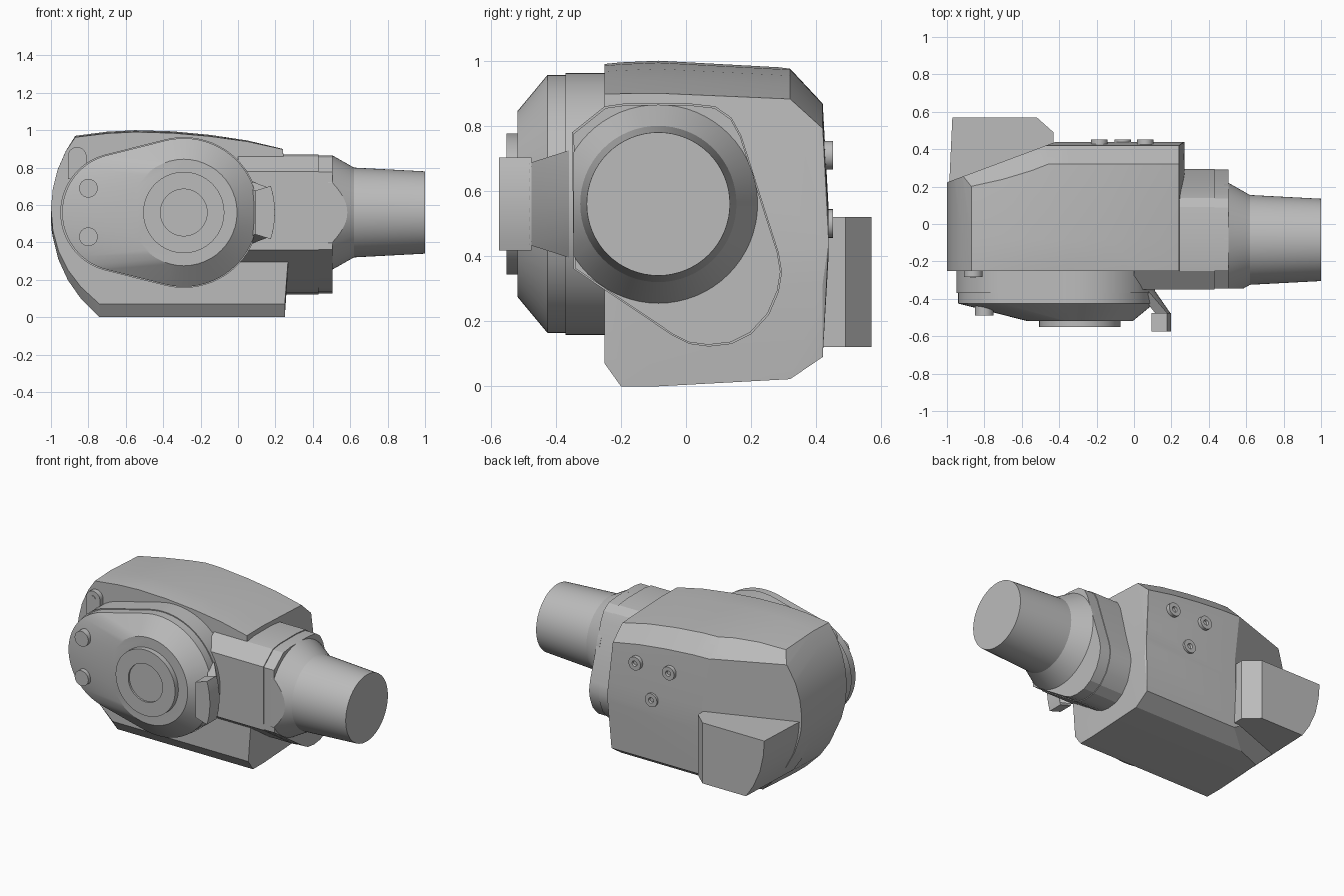
import bpy, bmesh
from math import sin, cos, pi, radians
from mathutils import Vector

if "Cube" in bpy.data.objects:
    bpy.data.objects.remove(bpy.data.objects["Cube"])

grey = bpy.data.materials.new("plain_grey")
grey.use_nodes = True
grey.diffuse_color = (0.5, 0.5, 0.5, 1)
grey.node_tree.nodes["Principled BSDF"].inputs["Base Color"].default_value = (0.5, 0.5, 0.5, 1)


def finish(bm, name):
    bmesh.ops.recalc_face_normals(bm, faces=bm.faces)
    mesh = bpy.data.meshes.new(name)
    bm.to_mesh(mesh)
    bm.free()
    mesh.materials.append(grey)
    ob = bpy.data.objects.new(name, mesh)
    bpy.context.collection.objects.link(ob)
    bpy.ops.object.select_all(action='DESELECT')
    ob.select_set(True)
    bpy.context.view_layer.objects.active = ob
    bpy.ops.object.shade_smooth_by_angle(angle=radians(20))
    return ob


def hull(name, points, cuts=()):
    """Convex solid around points, trimmed by planes given as (point, outward normal)."""
    bm = bmesh.new()
    for p in points:
        bm.verts.new(p)
    res = bmesh.ops.convex_hull(bm, input=bm.verts)
    spare = {v for v in res["geom_interior"] + res["geom_unused"] if isinstance(v, bmesh.types.BMVert)}
    bmesh.ops.delete(bm, geom=list(spare), context='VERTS')
    for co, no in cuts:
        geom = bm.verts[:] + bm.edges[:] + bm.faces[:]
        out = bmesh.ops.bisect_plane(bm, geom=geom, plane_co=co, plane_no=no, clear_outer=True)
        edges = [e for e in out["geom_cut"] if isinstance(e, bmesh.types.BMEdge)]
        if edges:
            bmesh.ops.contextual_create(bm, geom=edges)
    bmesh.ops.dissolve_limit(bm, angle_limit=0.01, verts=bm.verts, edges=bm.edges)
    return finish(bm, name)


def plane(a, b, c, outward):
    a, b, c = Vector(a), Vector(b), Vector(c)
    n = (b - a).cross(c - a).normalized()
    return a, n if n.dot(Vector(outward)) > 0 else -n


def lathe(name, profile, place, n=64, trim=None):
    """Spin (along, radius) pairs; place maps (along, u, v) to a position."""
    bm = bmesh.new()
    rings = []
    for t, r in profile:
        rings.append([bm.verts.new(place(t, r * cos(2 * pi * i / n), r * sin(2 * pi * i / n)))
                      for i in range(n)])
    for a, b in zip(rings, rings[1:]):
        for i in range(n):
            j = (i + 1) % n
            bm.faces.new((a[i], a[j], b[j], b[i]))
    bm.faces.new(rings[0])
    bm.faces.new(rings[-1])
    if trim:
        out = bmesh.ops.bisect_plane(bm, geom=bm.verts[:] + bm.edges[:] + bm.faces[:],
                                     plane_co=trim[0], plane_no=trim[1], clear_outer=True)
        bmesh.ops.contextual_create(bm, geom=[e for e in out["geom_cut"]
                                              if isinstance(e, bmesh.types.BMEdge)])
    return finish(bm, name)


def facing_y(x, z):
    return lambda t, u, v: (x + u, t, z + v)


def arc(cx, cz, r, a0, a1, n):
    return [(cx + r * cos(radians(a0 + (a1 - a0) * i / n)),
             cz + r * sin(radians(a0 + (a1 - a0) * i / n))) for i in range(n + 1)]


# Main housing: side silhouette lofted front to back, with chamfered rear
CX, CZ = -0.29, 0.56
nose = [(-0.87, .97), (-.92, .89), (-.965, .78), (-.99, .67), (-1, .56), (-.99, .43),
        (-.96, .31), (-.91, .2), (-.84, .1), (-.74, 0)]
shell = nose + [(.25, 0), (.27, .29), (.265, .55), (.24, .9), (.05, .945), (-.15, .975),
                (-.35, .994), (-.55, 1), (-.7, .992)]
slices = [(-.25, .01, .07), (-.2, .005, 0), (-.085, 0, 0), (.32, .022, .022),
          (.42, .13, .09), (.438, .45, .4)]
pts = [(x, y, low + z * (1 - top - low)) for y, top, low in slices for x, z in shell]
slant = plane((-.98, .23, 0), (-.43, .435, 0), (-.43, .435, 1), (0, 1, 0))
upper = plane((-.86, .19, .97), (-.43, .33, .975), (-.43, .435, .87), (0, 1, 1))
lower = plane((-.74, .255, .02), (-.43, .37, .02), (-.43, .42, .09), (0, 1, -1))
hull("housing", pts, [slant, upper, lower])

# Rear corner block, following the rounded nose
block = [(-.43, .12), (-.43, .52), (-.993, .52), (-.985, .42), (-.96, .31), (-.91, .2), (-.855, .12)]
pts = [(x * (1 if y < .3 else .978 if x < -.5 else 1), y, z) for y in (.1, .57) for x, z in block]
hull("rear_block", pts, [plane((-.52, .57, 0), (-.43, .49, 0), (-.43, .49, 1), (1, 1, 0))])

# Front cover: teardrop base sloping up to a round face
drop = arc(CX, CZ, .403, -105, 105, 40) + arc(-.63, CZ, .32, 105, 255, 28)
face = arc(CX, CZ, .285, 0, 360, 48)
hull("front_cover_base", [(x, y, z) for y in (-.2, -.37) for x, z in drop])
rim = [(CX + (x - CX) * .985, CZ + (z - CZ) * .985) for x, z in drop]
hull("front_cover", [(x, y, z) for y in (-.3, -.425) for x, z in rim]
     + [(x, -.518, z) for x, z in face])
lathe("hub", [(-.45, .217), (-.552, .217), (-.552, .125), (-.54, .125)], facing_y(CX, CZ))

# Cover pins and corner lug
for side, z in (("upper", .69), ("lower", .43)):
    lathe(side + "_pin", [(-.4, .05), (-.49, .05)], facing_y(-.8, z), 24)
lug = arc(-.86, .86, .05, 0, 180, 14) + [(-.91, .74), (-.81, .74)]
hull("corner_lug", [(x, y, z) for y in (-.22, -.283) for x, z in lug])
lathe("lug_screw", [(-.27, .016), (-.287, .016)], facing_y(-.86, .865), 16)

# Side arm with rounded, leaning cross-section and a slightly smaller end flange
section = [(-.35, .78), (-.25, .86), (-.18, .87), (.0, .87), (.09, .86), (.14, .825), (.17, .77),
           (.285, .41), (.295, .35), (.285, .29), (.255, .22), (.2, .16), (.14, .13), (.07, .122),
           (.01, .13), (-.04, .155), (-.345, .36)]
for name, x0, x1, s in (("side_arm", 0, .43, 1), ("arm_flange", .4, .505, .985)):
    hull(name, [(x, -.03 + (y + .03) * s, .5 + (z - .5) * s) for x in (x0, x1) for y, z in section])

# Tapered spindle, flattened at the front
lathe("spindle", [(.48, .305), (.505, .305), (.62, .24), (1, .22)],
      lambda t, u, v: (t, -.085 + u, CZ + v), 64, ((0, -.345, 0), (0, -1, 0)))


# Latch: curved tab on a splayed stem
def sector(y, r0, r1, half):
    return [(x, y, z) for r in (r0, r1) for x, z in arc(CX, CZ, r, -half, half, 10)]


hull("latch_tab", sector(-.575, .4, .487, 17) + sector(-.475, .4, .487, 17))
hull("latch_stem", sector(-.48, .42, .487, 15) + sector(-.34, .33, .39, 26))

# Rear bolts
for i, (x, z) in enumerate([(.06, .71), (-.185, .71), (-.06, .5)]):
    lathe("rear_bolt_%d" % (i + 1), [(.4, .044), (.452, .044), (.452, .018), (.44, .014)],
          facing_y(x, z), 24)
